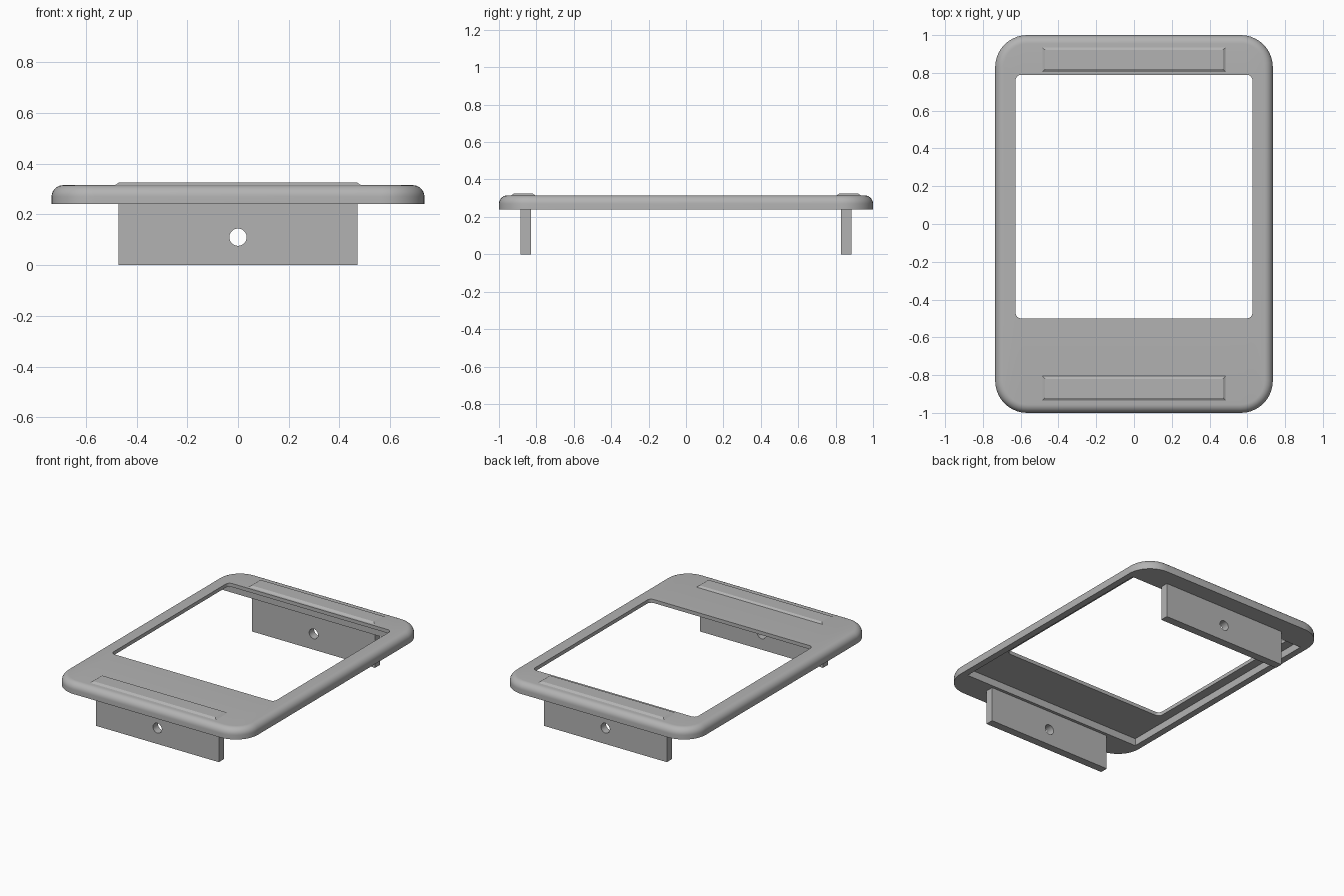
import bpy, bmesh, math
from mathutils import Vector

default = bpy.data.objects.get("Cube")
if default:
    bpy.data.objects.remove(default, do_unlink=True)

# Single plain grey finish
grey = bpy.data.materials.new("matte_grey")
grey.use_nodes = True
colour = (0.45, 0.45, 0.45, 1)
grey.diffuse_color = colour
grey.node_tree.nodes["Principled BSDF"].inputs["Base Color"].default_value = colour

STEPS = 10  # segments per corner


def rounded_rect(x0, x1, y0, y1, r):
    """Corner arcs of a rectangle, counter-clockwise, as 2D points."""
    centres = [(x1 - r, y1 - r), (x0 + r, y1 - r), (x0 + r, y0 + r), (x1 - r, y0 + r)]
    points = []
    for quarter, (cx, cy) in enumerate(centres):
        for i in range(STEPS + 1):
            a = math.pi / 2 * (quarter + i / STEPS)
            points.append((cx + r * math.cos(a), cy + r * math.sin(a)))
    return points


def loft(name, rings, place, closed=True):
    """Skin (outline, height) rings; closed joins last to first, else caps the last."""
    bm = bmesh.new()
    loops = [[bm.verts.new(place(u, v, w)) for u, v in pts] for pts, w in rings]
    pairs = list(zip(loops, loops[1:]))
    if closed:
        pairs.append((loops[-1], loops[0]))
    for a, b in pairs:
        n = len(a)
        for i in range(n):
            j = (i + 1) % n
            bm.faces.new((a[i], a[j], b[j], b[i]))
    if not closed:
        bm.faces.new(loops[-1])
    bmesh.ops.remove_doubles(bm, verts=bm.verts, dist=0.00001)
    bmesh.ops.recalc_face_normals(bm, faces=bm.faces)
    mesh = bpy.data.meshes.new(name)
    bm.to_mesh(mesh)
    bm.free()
    mesh.materials.append(grey)
    obj = bpy.data.objects.new(name, mesh)
    bpy.context.collection.objects.link(obj)
    bpy.ops.object.select_all(action="DESELECT")
    obj.select_set(True)
    bpy.context.view_layer.objects.active = obj
    bpy.ops.object.shade_smooth_by_angle(angle=math.radians(25))
    return obj


def flat(u, v, w):
    return Vector((u, v, w))


# Frame plate: outer wall, rolled top edge, window, underside recess
HALF_X, HALF_Y, CORNER = 0.735, 1.0, 0.17
BOTTOM, TOP, FILLET, CEILING = 0.24, 0.315, 0.045, 0.29
rings = [(rounded_rect(-HALF_X, HALF_X, -HALF_Y, HALF_Y, CORNER), BOTTOM)]
for i in range(9):
    a = math.pi / 2 * i / 8
    d = FILLET * (1 - math.cos(a))
    rings.append((rounded_rect(-HALF_X + d, HALF_X - d, -HALF_Y + d, HALF_Y - d, CORNER - d),
                  TOP - FILLET + FILLET * math.sin(a)))
window = rounded_rect(-0.627, 0.627, -0.5, 0.79, 0.03)
recess = rounded_rect(-0.69, 0.69, -0.81, 0.81, 0)
rings += [(window, TOP), (window, CEILING), (recess, CEILING), (recess, BOTTOM)]
loft("frame_plate", rings, flat)

# Mounting tabs with a screw hole, and raised pads above them
tab = rounded_rect(-0.472, 0.472, 0, BOTTOM, 0)
hole = rounded_rect(-0.034, 0.034, 0.076, 0.144, 0.034)
for label, side in (("front", -1), ("back", 1)):
    loft(label + "_tab", [(hole, 0.83), (tab, 0.83), (tab, 0.885), (hole, 0.885)],
         lambda u, v, w: Vector((u, side * w, v)))
    pad = [(rounded_rect(-0.485 + d, 0.485 - d, 0.805 + d, 0.935 - d, 0), TOP + h)
           for d, h in ((0, 0), (0.015, 0.01))]
    loft(label + "_raised_pad", pad, lambda u, v, w: Vector((u, side * v, w)), closed=False)
